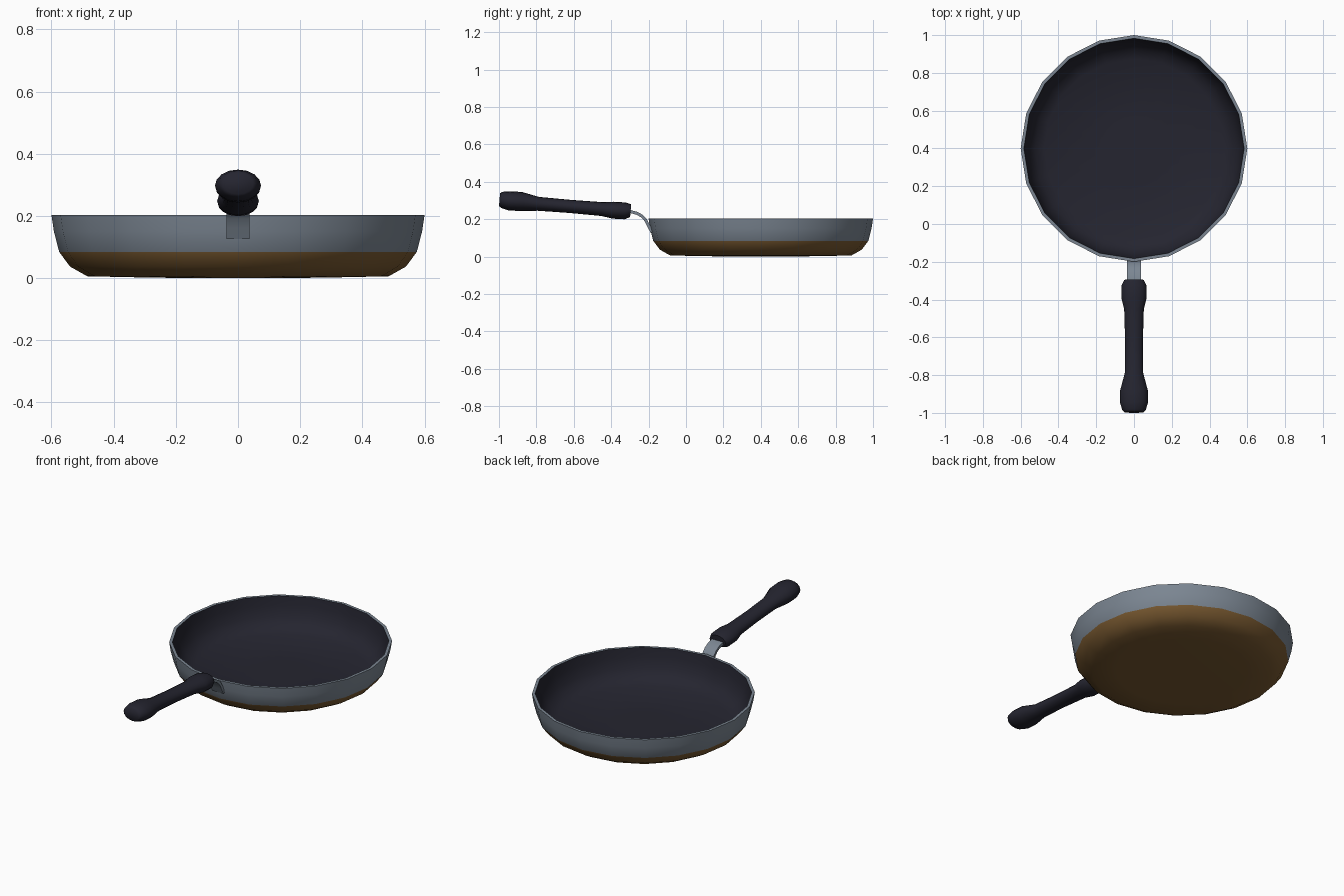
import bpy, math
from mathutils import Vector

if "Cube" in bpy.data.objects:
    bpy.data.objects.remove(bpy.data.objects["Cube"])


def material(name, rgb):
    m = bpy.data.materials.new(name)
    m.diffuse_color = (*rgb, 1)
    m.use_nodes = True
    m.node_tree.nodes["Principled BSDF"].inputs["Base Color"].default_value = m.diffuse_color
    return m


STEEL = material("grey steel", (0.20, 0.24, 0.29))
DARK = material("dark coating", (0.018, 0.018, 0.029))
COPPER = material("brown base", (0.19, 0.10, 0.03))


def loft(name, rings, mats, band_mats=None, angle=40):
    """Skin a list of equal-length vertex rings and cap both ends."""
    n = len(rings[0])
    verts = [v for ring in rings for v in ring]
    faces, idx = [], []
    for r in range(len(rings) - 1):
        for i in range(n):
            j = (i + 1) % n
            faces.append((r * n + i, r * n + j, (r + 1) * n + j, (r + 1) * n + i))
            idx.append(band_mats[r] if band_mats else 0)
    faces.append(tuple(reversed(range(n))))
    faces.append(tuple(range((len(rings) - 1) * n, len(rings) * n)))
    idx += [band_mats[0], band_mats[-1]] if band_mats else [0, 0]
    mesh = bpy.data.meshes.new(name)
    mesh.from_pydata(verts, [], faces)
    for m in mats:
        mesh.materials.append(m)
    for p, k in zip(mesh.polygons, idx):
        p.material_index = k
    ob = bpy.data.objects.new(name, mesh)
    bpy.context.collection.objects.link(ob)
    bpy.ops.object.select_all(action='DESELECT')
    ob.select_set(True)
    bpy.context.view_layer.objects.active = ob
    bpy.ops.object.mode_set(mode='EDIT')
    bpy.ops.mesh.select_all(action='SELECT')
    bpy.ops.mesh.normals_make_consistent(inside=False)
    bpy.ops.object.mode_set(mode='OBJECT')
    bpy.ops.object.shade_smooth_by_angle(angle=math.radians(angle))
    return ob


# Pan: 20-sided lathe, outside from the base up, over the rim, down the inside
profile = [(0.16, 0.0), (0.35, 0.003), (0.485, 0.006), (0.54, 0.037),
           (0.575, 0.084), (0.592, 0.15), (0.6, 0.203),
           (0.583, 0.203), (0.575, 0.15), (0.557, 0.09), (0.525, 0.05),
           (0.475, 0.024), (0.16, 0.02)]
bands = [2] * 4 + [0] * 3 + [1] * 5
pan = loft("pan", [[(r * math.cos(i * math.tau / 20),
                     0.4 + r * math.sin(i * math.tau / 20), z) for i in range(20)]
                   for r, z in profile], [STEEL, DARK, COPPER], bands)
# cap colours follow the outside base and the inside floor
pan.data.polygons[-2].material_index = 2
pan.data.polygons[-1].material_index = 1

# Bracket: curved strip from the pan wall up into the handle
path = [Vector(p) for p in [(-0.182, 0.13), (-0.2, 0.165), (-0.216, 0.195),
                            (-0.235, 0.216), (-0.262, 0.231), (-0.295, 0.24),
                            (-0.34, 0.244)]]
rings = []
for i, p in enumerate(path):
    t = (path[min(i + 1, len(path) - 1)] - path[max(i - 1, 0)]).normalized()
    nrm = Vector((-t.y, t.x)) * 0.008
    a, b = p + nrm, p - nrm
    rings.append([(-0.037, *a), (0.037, *a), (0.037, *b), (-0.037, *b)])
loft("bracket", rings, [STEEL])

# Handle: tilted oval grip, swollen at both ends (y, centre z, half width, half height)
sections = [(-0.296, 0.245, 0.052, 0.034), (-0.325, 0.244, 0.066, 0.045),
            (-0.39, 0.248, 0.067, 0.045), (-0.45, 0.254, 0.052, 0.037),
            (-0.62, 0.268, 0.047, 0.035), (-0.79, 0.282, 0.049, 0.037),
            (-0.88, 0.294, 0.073, 0.051), (-0.945, 0.298, 0.074, 0.051),
            (-0.985, 0.303, 0.062, 0.043), (-0.997, 0.304, 0.05, 0.034)]
tilt = 0.08
loft("handle", [[(w * math.cos(i * math.tau / 16),
                  y + tilt * h * math.sin(i * math.tau / 16),
                  z + h * math.sin(i * math.tau / 16)) for i in range(16)]
                for y, z, w, h in sections], [DARK], angle=60)
